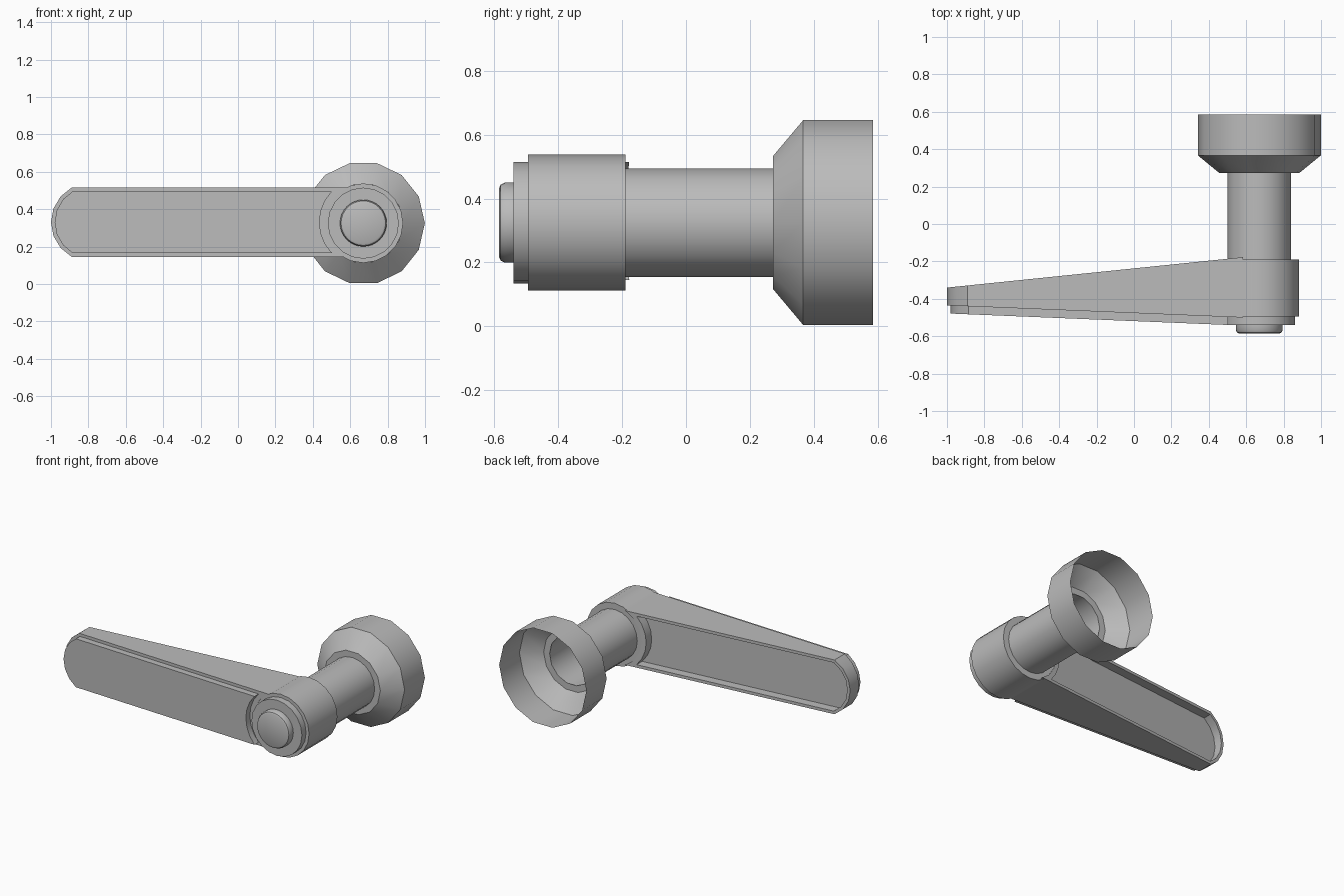
import bpy, bmesh
from math import pi, sin, cos, asin

cube = bpy.data.objects.get("Cube")
if cube:
    bpy.data.objects.remove(cube, do_unlink=True)

grey = bpy.data.materials.new("satin grey")
grey.use_nodes = True
colour = (0.5, 0.5, 0.5, 1)
grey.diffuse_color = colour
grey.node_tree.nodes["Principled BSDF"].inputs["Base Color"].default_value = colour

AXIS_X, AXIS_Z = 0.67, 0.325   # turning axis, along y
TIP_X, LEVER_Z = -0.79, 0.33   # centre of the rounded lever tip


def finish(name, bm):
    mesh = bpy.data.meshes.new(name)
    bm.to_mesh(mesh)
    bm.free()
    mesh.materials.append(grey)
    obj = bpy.data.objects.new(name, mesh)
    bpy.context.collection.objects.link(obj)
    bpy.ops.object.select_all(action='DESELECT')
    obj.select_set(True)
    bpy.context.view_layer.objects.active = obj
    bpy.ops.object.shade_smooth_by_angle(angle=pi / 6)
    return obj


def lathe(name, profile, sides):
    """Turn (radius, y) points, listed front to back, about the axis."""
    bm = bmesh.new()
    rings = [[bm.verts.new((AXIS_X + r * cos(2 * pi * k / sides), y,
                            AXIS_Z + r * sin(2 * pi * k / sides)))
              for k in range(sides)] for r, y in profile]
    for a, b in zip(rings, rings[1:]):
        for k in range(sides):
            n = (k + 1) % sides
            bm.faces.new((a[k], b[k], b[n], a[n]))
    bmesh.ops.remove_doubles(bm, verts=bm.verts, dist=1e-5)
    return finish(name, bm)


def slope(tip_y, hub_y):
    """Depth that changes evenly from the tip to the hub."""
    return lambda x: tip_y + (hub_y - tip_y) * (x + 1) / 1.46


def outline(inset, hub_radius, depth, steps=6):
    """Lever outline: rounded tip, straight sides, hollow curve at the hub."""
    half, radius = 0.185 - inset, 0.21 - inset
    points = []
    for centre_x, r, turn, z0 in ((TIP_X, radius, 1, LEVER_Z),
                                  (AXIS_X, hub_radius, -1, LEVER_Z)):
        limit = asin(half / r)
        for k in range(steps + 1):
            t = turn * limit * (2 * k / steps - 1)
            x = centre_x - r * cos(t)
            points.append((x, depth(x), z0 + r * sin(t)))
    return points


def loft(name, outlines):
    """Skin a stack of matching outlines and close both ends."""
    bm = bmesh.new()
    loops = [[bm.verts.new(p) for p in pts] for pts in outlines]
    count = len(loops[0])
    for a, b in zip(loops, loops[1:]):
        for k in range(count):
            n = (k + 1) % count
            bm.faces.new((a[k], a[n], b[n], b[k]))
    bm.faces.new(loops[0])
    bm.faces.new(loops[-1])
    bmesh.ops.recalc_face_normals(bm, faces=bm.faces)
    return finish(name, bm)


# Lever arm with a shallow recess in its back
front, back, floor = slope(-0.435, -0.495), slope(-0.34, -0.19), slope(-0.4, -0.25)
loft("lever_arm", [outline(0, 0.205, front), outline(0, 0.205, back),
                   outline(0.02, 0.235, back), outline(0.02, 0.235, floor)])

# Raised cover plate on the front of the arm
loft("cover_plate", [outline(0.02, 0.235, slope(-0.478, -0.538)),
                     outline(0.02, 0.235, slope(-0.43, -0.49))])

# Hub with its stepped front
lathe("hub", [(0, -0.54), (0.19, -0.54), (0.19, -0.495), (0.2125, -0.495),
              (0.2125, -0.19), (0.165, -0.19)], 20)

# Round cap on the hub
lathe("front_button", [(0, -0.585), (0.108, -0.585), (0.119, -0.58),
                       (0.125, -0.568), (0.125, -0.54)], 32)

# Hollow shaft and open flared collar
lathe("shaft", [(0.17, -0.53), (0.17, 0.272)], 20)
lathe("flared_collar", [(0.168, 0.272), (0.213, 0.272), (0.329, 0.367),
                        (0.329, 0.585)], 14)
